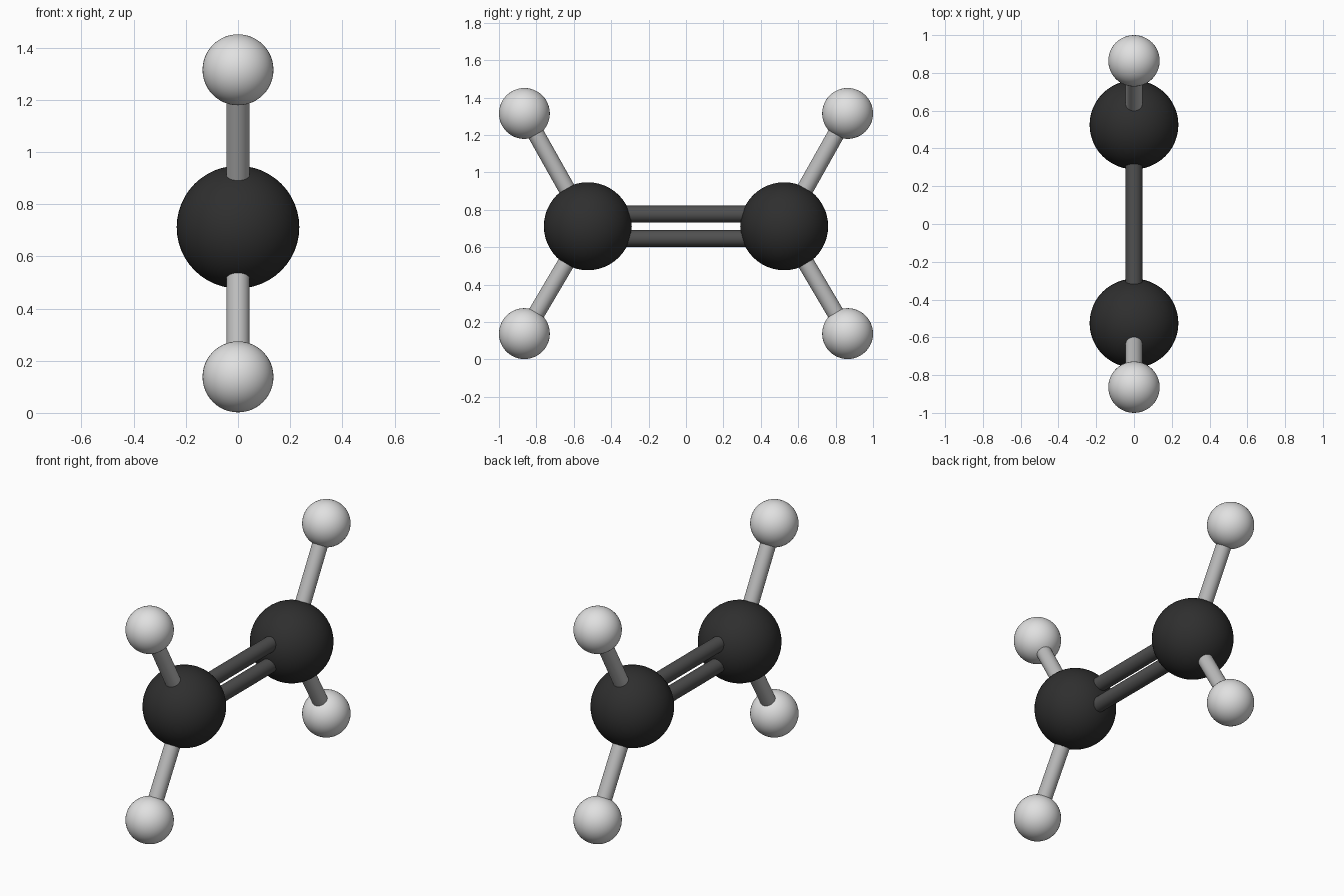
import bpy
from mathutils import Vector

if "Cube" in bpy.data.objects:
    bpy.data.objects.remove(bpy.data.objects["Cube"])


def material(name, value):
    m = bpy.data.materials.new(name)
    m.diffuse_color = (value, value, value, 1)
    m.use_nodes = True
    m.node_tree.nodes["Principled BSDF"].inputs["Base Color"].default_value = m.diffuse_color
    return m


BLACK = material("carbon black", 0.028)
DARK = material("dark grey", 0.08)
GREY = material("light grey", 0.5)
WHITE = material("off white", 0.75)

CARBON_R, HYDROGEN_R, BOND_R = 0.235, 0.136, 0.045
CARBON_Y, CARBON_Z = 0.525, 0.712


def finish(name, mat):
    ob = bpy.context.object
    ob.name = name
    ob.data.materials.append(mat)
    bpy.ops.object.shade_smooth_by_angle()
    return ob


def atom(name, loc, radius, mat):
    bpy.ops.mesh.primitive_uv_sphere_add(segments=48, ring_count=24, radius=radius, location=loc)
    return finish(name, mat)


def bond(name, a, b, mat):
    a, b = Vector(a), Vector(b)
    d = b - a
    bpy.ops.mesh.primitive_cylinder_add(vertices=32, radius=BOND_R, depth=d.length,
                                        location=(a + b) / 2,
                                        rotation=d.to_track_quat('Z', 'Y').to_euler())
    return finish(name, mat)


# Each end: one carbon with two hydrogens on angled bonds
for side, s in (("front", -1), ("back", 1)):
    carbon = (0, s * CARBON_Y, CARBON_Z)
    atom(f"{side}_carbon_atom", carbon, CARBON_R, BLACK)
    for level, z in (("upper", 1.315), ("lower", 0.138)):
        hydrogen = (0, s * 0.864, z)
        atom(f"{side}_{level}_hydrogen_atom", hydrogen, HYDROGEN_R, WHITE)
        bond(f"{side}_{level}_single_bond", carbon, hydrogen, GREY)

# Double bond between the carbons
for level, dz in (("upper", 0.065), ("lower", -0.065)):
    z = CARBON_Z + dz
    bond(f"{level}_double_bond", (0, -CARBON_Y, z), (0, CARBON_Y, z), DARK)
